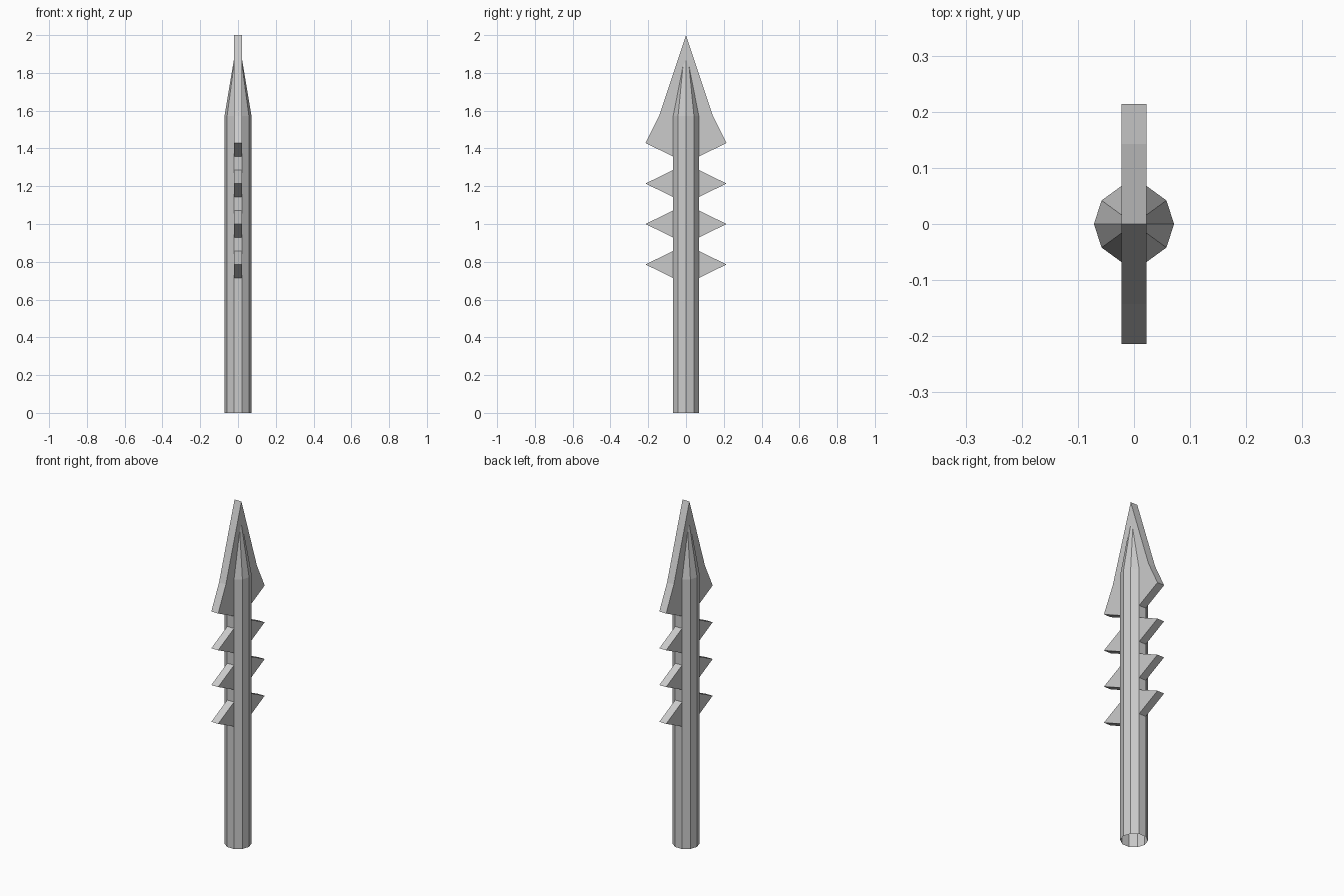
import bpy, bmesh
from math import sin, cos, radians
from mathutils import Vector

if "Cube" in bpy.data.objects:
    bpy.data.objects.remove(bpy.data.objects["Cube"])

U = 1 / 14                      # design unit: the model is 28 units tall
SIDES = 10
R = 1.0                         # shaft radius in units
HALF = R * cos(radians(72))     # blade half thickness = half a shaft facet
FLAT = R * sin(radians(72))     # distance to the facet carrying the barbs
BASE, TIP = 22, 28              # start and apex of the conical point


def finish(name, bm):
    bmesh.ops.remove_doubles(bm, verts=bm.verts, dist=1e-4)
    bmesh.ops.recalc_face_normals(bm, faces=bm.faces)
    bmesh.ops.scale(bm, vec=(U, U, U), verts=bm.verts)
    mesh = bpy.data.meshes.new(name)
    bm.to_mesh(mesh)
    bm.free()
    ob = bpy.data.objects.new(name, mesh)
    bpy.context.collection.objects.link(ob)
    return ob


def face(bm, pts):
    return bm.faces.new([bm.verts.new(p) for p in pts])


def plate(bm, outer, inner=()):
    """Flat plate in the y-z plane on both sides of the shaft, open where it meets it."""
    for s in (1, -1):
        for x in (HALF, -HALF):
            face(bm, [(x, s * y, z) for y, z in list(outer) + list(inner)])
        for (y0, z0), (y1, z1) in zip(outer, outer[1:]):
            face(bm, [(-HALF, s * y0, z0), (HALF, s * y0, z0),
                      (HALF, s * y1, z1), (-HALF, s * y1, z1)])


# Shaft: open ten-sided tube with gaps where the barbs grow out
bm = bmesh.new()
ring = [(R * cos(radians(36 * i)), R * sin(radians(36 * i))) for i in range(SIDES)]
for i in range(SIDES):
    a, b = ring[i], ring[(i + 1) % SIDES]
    barbed = i in (2, 7)
    spans = [(0, 10), (12, 13), (15, 16), (18, 19)] if barbed else [(0, BASE)]
    for z0, z1 in spans:
        face(bm, [(*a, z0), (*b, z0), (*b, z1), (*a, z1)])
    # Conical point, kept only outside the blade
    if not barbed:
        tri = face(bm, [(*a, BASE), (*b, BASE), (0, 0, TIP)])
        side = 1 if a[0] + b[0] > 0 else -1
        bmesh.ops.bisect_plane(bm, geom=[tri, *tri.edges, *tri.verts], dist=1e-5,
                               plane_co=(side * HALF, 0, 0), plane_no=(side, 0, 0),
                               clear_inner=True)
finish("shaft", bm)

# Arrow head: inner edge follows the cone surface
bm = bmesh.new()
k = HALF / cos(radians(36))
outer = [(FLAT, 19), (3, 20), (2, 22), (0, TIP)]
inner = [(0, TIP - (TIP - BASE) * HALF / R),
         (k * sin(radians(36)), TIP - (TIP - BASE) * k),
         (FLAT, BASE)]
plate(bm, outer, inner)
finish("arrow_head", bm)

# Three pairs of barbs
bm = bmesh.new()
for z in (11, 14, 17):
    plate(bm, [(FLAT, z - 1), (3, z), (FLAT, z + 1)])
finish("barbs", bm)
